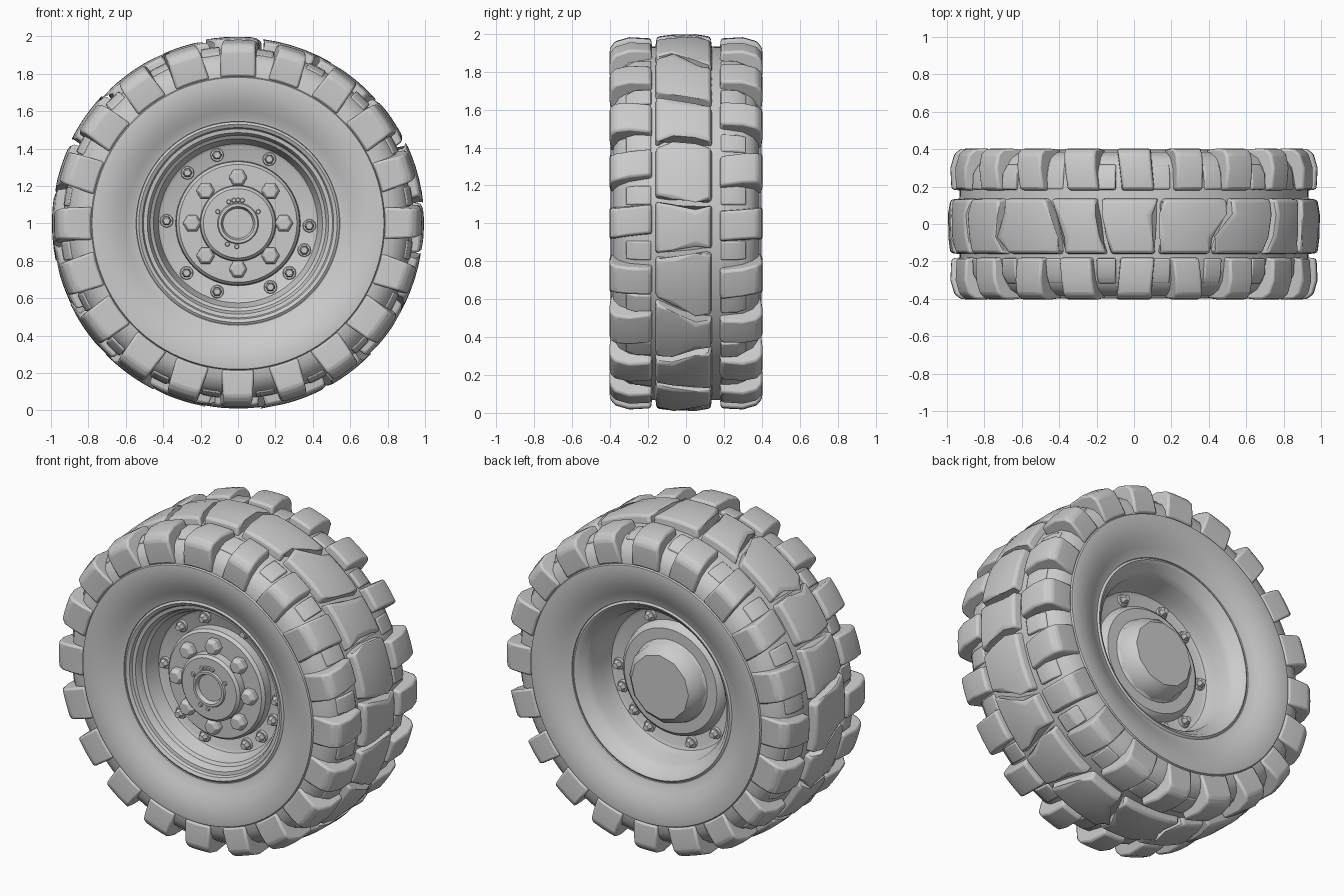
import bpy, bmesh, random
from math import sin, cos, pi, radians
from mathutils import Matrix, Vector

if "Cube" in bpy.data.objects:
    bpy.data.objects.remove(bpy.data.objects["Cube"])

random.seed(4)
COUNT = 20          # tread pitches around the tyre


def polar(r, deg, y):
    a = radians(deg)
    return Vector((r * cos(a), y, 1 + r * sin(a)))


def finish(bm, name, bevel=0, angle=35):
    bmesh.ops.remove_doubles(bm, verts=bm.verts, dist=0.0001)
    bmesh.ops.recalc_face_normals(bm, faces=bm.faces)
    me = bpy.data.meshes.new(name)
    bm.to_mesh(me)
    bm.free()
    ob = bpy.data.objects.new(name, me)
    bpy.context.collection.objects.link(ob)
    bpy.ops.object.select_all(action='DESELECT')
    ob.select_set(True)
    bpy.context.view_layer.objects.active = ob
    bpy.ops.object.shade_smooth_by_angle(angle=radians(angle))
    if bevel:
        m = ob.modifiers.new("Bevel", 'BEVEL')
        m.width, m.segments, m.limit_method = bevel, 2, 'ANGLE'
        m.angle_limit = radians(35)
    return ob


def loft(bm, rings, closed=False):
    """Join rings of points with quads; cap the ends unless closed."""
    vs = [[bm.verts.new(p) for p in ring] for ring in rings]
    n = len(vs[0])
    for i in range(len(vs) if closed else len(vs) - 1):
        a, b = vs[i], vs[(i + 1) % len(vs)]
        for j in range(n):
            k = (j + 1) % n
            bm.faces.new((a[j], a[k], b[k], b[j]))
    if not closed:
        bm.faces.new(vs[0])
        bm.faces.new(vs[-1])


def lathe(name, profile, seg=96, bevel=0):
    """Spin an open (y, r) profile around the axle."""
    bm = bmesh.new()
    rings = [[polar(max(r, 1e-6), 360 * i / seg, y) for i in range(seg)] for y, r in profile]
    vs = [[bm.verts.new(p) for p in ring] for ring in rings]
    for a, b in zip(vs, vs[1:]):
        for j in range(seg):
            k = (j + 1) % seg
            bm.faces.new((a[j], a[k], b[k], b[j]))
    return finish(bm, name, bevel)


def block(bm, section, start, end, steps=4):
    """Tread block: sweep a (y, r) section between two edge functions in degrees."""
    rings = []
    for i in range(steps + 1):
        t = i / steps
        rings.append([polar(r, start(y, r) * (1 - t) + end(y, r) * t, y) for y, r in section])
    loft(bm, rings)


def cyl(bm, deg, radius, y0, y1, r0, r1, seg=6):
    """Stub along the axle direction, radius r0 at y0 and r1 at y1."""
    rings = []
    for y, r in ((y0, r0), (y0 + (y1 - y0) * 0.65, r0), (y1, r1)):
        c = polar(radius, deg, y)
        rings.append([c + Vector((r * cos(2 * pi * i / seg), 0, r * sin(2 * pi * i / seg)))
                      for i in range(seg)])
    loft(bm, rings)


# Tyre carcass
half = [(.30, .53), (.332, .545), (.337, .565), (.355, .60), (.378, .65), (.392, .70), (.398, .755),
        (.396, .78), (.386, .785), (.38, .83), (.352, .88), (.30, .915), (.18, .932)]
lathe("tyre_carcass", [(-y, r) for y, r in half] + [(0, .935)] + half[::-1], 120)

# Shoulder lugs on both sides, wrapping onto the sidewall
lug = [(.175, .90), (.185, .976), (.30, .982), (.375, .96), (.402, .925), (.403, .86), (.396, .785), (.34, .79)]
for side, name in ((-1, "front_shoulder_lugs"), (1, "back_shoulder_lugs")):
    bm = bmesh.new()
    low = bmesh.new()
    for i in range(COUNT):
        c = 360 / COUNT * i
        w = 4.6 + random.uniform(-.5, .7)
        skew = random.uniform(-8, 8)
        sec = [(y * side, r) for y, r in lug]

        def edge(s):
            return lambda y, r: c + s * (w + (.98 - r) * 9) + skew * (abs(y) - .4) * (abs(y) < .35)
        block(bm, sec, edge(-1), edge(1))
        # lower filler between lugs
        m = c + 180 / COUNT
        h = random.uniform(.935, .955)
        fill = [(.18, .90), (.185, h), (.27, h - .005), (.32, .91), (.30, .88)]
        block(low, [(y * side, r) for y, r in fill], lambda y, r: m - 3, lambda y, r: m + 3.2)
    finish(bm, name, .012)
    finish(low, name.replace("lugs", "fillers"), .008)

# Interlocking irregular centre blocks
mid = [(-.165, .90), (-.155, .985), (-.07, .996), (.05, .998), (.13, .985), (.14, .90), (.05, .90), (-.07, .90)]
edges = []
for i in range(COUNT):
    c = 360 / COUNT * (i + .45) + random.uniform(-2, 2)
    edges.append((c, random.uniform(-3, 3), random.uniform(-2.5, 2.5), random.uniform(-22, 22)))


def seam(i, offset):
    c, kink, kink2, slope = edges[i % COUNT]
    c += 360 * (i // COUNT)

    def f(y, r):
        k = kink if -.1 < y < 0 else kink2 if 0 < y < .1 else 0
        return c + k + slope * y + offset * (1 - (1 - r) * 8)
    return f


bm = bmesh.new()
for i in range(COUNT):
    drop = random.uniform(0, .008)
    block(bm, [(y, r - drop * (r > .95)) for y, r in mid], seam(i, 1.3), seam(i + 1, -1.3), 5)
finish(bm, "centre_tread_blocks", .014)

# Rim: front lip, conical barrel, disc, back barrel and lip
lathe("rim", [(-.29, .55), (-.325, .545), (-.335, .53), (-.325, .512), (-.308, .505), (-.305, .485),
              (-.285, .475), (-.262, .47), (-.25, .452), (-.165, .425), (-.155, .41), (-.155, 0)])
lathe("rim_back", [(.29, .55), (.325, .545), (.335, .53), (.325, .512), (.305, .50), (.29, .48),
                   (.25, .46), (.17, .45), (.11, .43), (.10, .41), (.10, 0)])

# Front hub plate, cap and centre ring
lathe("hub_plate", [(-.14, .335), (-.205, .33), (-.222, .315), (-.222, 0)], 64)
lathe("hub_cap", [(-.21, .205), (-.265, .20), (-.28, .185), (-.28, .11), (-.29, .105), (-.29, .09),
                  (-.265, .08), (-.265, 0)], 64)

# Back hub: stepped flange and faceted axle cap
lathe("back_flange", [(.09, .35), (.135, .335), (.15, .315), (.15, .25), (.165, .235)], 64)
lathe("axle_cap", [(.14, .25), (.215, .235), (.255, .195), (.255, 0)], 12)

# Wheel nuts
bm = bmesh.new()
for i in range(8):
    cyl(bm, 45 * i, .245, -.21, -.275, .05, .036)
finish(bm, "wheel_nuts", .004, 25)

# Rim bolts with washers, visible on both faces
bm = bmesh.new()
for deg in (-2, -22, -44, -63, -107, -136, 178, 135, 107, 64):
    for y, s in ((-.15, -1), (.095, 1)):
        cyl(bm, deg, .382, y, y + s * .02, .036, .033, 12)
        cyl(bm, deg, .382, y, y + s * .05, .026, .018)
finish(bm, "rim_bolts", 0, 25)

# Small studs on the hub cap
bm = bmesh.new()
for deg in (113, 100, 90, 79, 150, 30, 243, 267):
    cyl(bm, deg, .125, -.27, -.292, .013, .01, 8)
finish(bm, "hub_studs")
